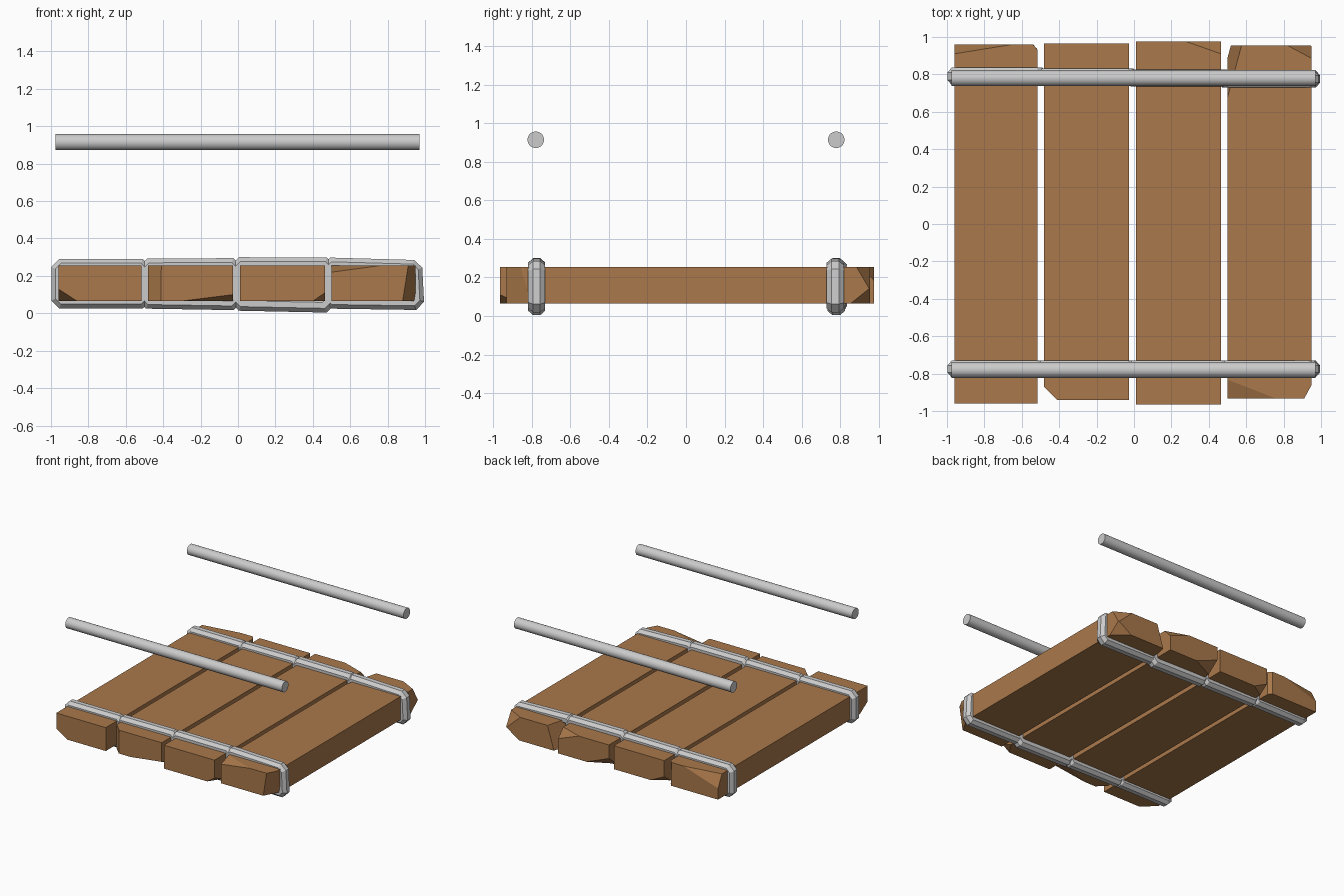
import bpy, bmesh, math
from mathutils import Vector

if "Cube" in bpy.data.objects:
    bpy.data.objects.remove(bpy.data.objects["Cube"])

WOOD = bpy.data.materials.new("wood")
WOOD.diffuse_color = (0.40, 0.19, 0.07, 1)
WOOD.use_nodes = True
WOOD.node_tree.nodes["Principled BSDF"].inputs["Base Color"].default_value = WOOD.diffuse_color


def finish(bm, name, mat=None):
    bmesh.ops.recalc_face_normals(bm, faces=bm.faces)
    me = bpy.data.meshes.new(name)
    bm.to_mesh(me)
    bm.free()
    ob = bpy.data.objects.new(name, me)
    bpy.context.collection.objects.link(ob)
    if mat:
        me.materials.append(mat)
    return ob


def plank(name, lo, hi, chips):
    """Box whose corners are chipped off; chip = (corner signs, cut lengths)."""
    lo, hi = Vector(lo), Vector(hi)
    bm = bmesh.new()
    bmesh.ops.create_cube(bm, size=1)
    for v in bm.verts:
        v.co = Vector([(lo[i] + hi[i]) / 2 + v.co[i] * (hi[i] - lo[i]) for i in range(3)])
    for sign, cut in chips:
        p = Vector([hi[i] if sign[i] > 0 else lo[i] for i in range(3)])
        p.x -= sign[0] * cut[0]
        n = Vector([sign[i] / cut[i] for i in range(3)]).normalized()
        bmesh.ops.bisect_plane(bm, geom=bm.verts[:] + bm.edges[:] + bm.faces[:],
                               plane_co=p, plane_no=n, clear_outer=True)
        bmesh.ops.holes_fill(bm, edges=[e for e in bm.edges if e.is_boundary], sides=0)
    finish(bm, name, WOOD)


def rope_loop(name, corners, y, ry, r=0.038, bevel=0.02, sides=8):
    """Tube swept round a chamfered quad in the xz plane."""
    c = [Vector(p) for p in corners]
    path = []
    for i, p in enumerate(c):
        for q in (c[i - 1], c[(i + 1) % 4]):
            path.append(p + (q - p).normalized() * bevel)
    bm = bmesh.new()
    rings = []
    for i, p in enumerate(path):
        d0 = (p - path[i - 1]).normalized()
        d1 = (path[(i + 1) % len(path)] - p).normalized()
        t = (d0 + d1).normalized()
        n = Vector((t.y, -t.x)) / t.dot(d0)
        ring = []
        for k in range(sides):
            a = math.tau * (k + 0.5) / sides
            s = 1 / math.cos(math.pi / sides)
            q = p + n * r * s * math.cos(a)
            ring.append(bm.verts.new((q.x, y + ry * s * math.sin(a), q.y)))
        rings.append(ring)
    for i, b in enumerate(rings):
        a = rings[i - 1]
        for k in range(sides):
            j = (k + 1) % sides
            bm.faces.new((a[k], a[j], b[j], b[k]))
    finish(bm, name)


# Four planks with chipped ends
B, T = 0.065, 0.255
plank("plank_1", (-0.96, -0.96, B), (-0.515, 0.96, T), [
    ((-1, -1, -1), (0.10, 0.10, 0.065)),
    ((-1, 1, 1), (0.31, 0.05, 0.10)),
    ((1, 1, 1), (0.025, 0.03, 5))])
plank("plank_2", (-0.48, -0.94, B), (-0.027, 0.965, T), [
    ((-1, -1, 1), (0.07, 0.07, 5)),
    ((1, -1, -1), (0.28, 0.12, 0.035)),
    ((-1, 1, -1), (0.12, 0.08, 0.06))])
plank("plank_3", (0.01, -0.965, B), (0.465, 0.975, T), [
    ((1, -1, -1), (0.065, 0.10, 0.045)),
    ((1, 1, 1), (0.185, 0.065, 0.07)),
    ((-1, 1, -1), (0.20, 0.10, 0.08))])
plank("plank_4", (0.50, -0.933, B), (0.95, 0.955, T), [
    ((-1, -1, 1), (0.26, 0.10, 0.035)),
    ((1, -1, -1), (0.07, 0.13, 0.44)),
    ((-1, 1, 1), (0.075, 0.28, 0.25)),
    ((1, 1, 1), (0.13, 0.07, 0.12)),
    ((1, 1, -1), (0.12, 0.10, 0.08))])

# Bindings around each plank, front and back
LOOPS = [
    [(-0.96, 0.065), (-0.505, 0.065), (-0.505, 0.252), (-0.96, 0.252)],
    [(-0.495, 0.063), (-0.02, 0.055), (-0.02, 0.257), (-0.49, 0.254)],
    [(0.0, 0.052), (0.478, 0.042), (0.48, 0.26), (0.0, 0.262)],
    [(0.487, 0.063), (0.957, 0.056), (0.947, 0.247), (0.487, 0.26)],
]
for i, quad in enumerate(LOOPS):
    rope_loop(f"front_binding_{i + 1}", quad, -0.775, 0.044)
    rope_loop(f"back_binding_{i + 1}", quad, 0.79 - 0.005 * i, 0.046)

# Two straight bars floating above the bindings
for name, y in (("front_bar", -0.78), ("back_bar", 0.78)):
    bpy.ops.mesh.primitive_cylinder_add(vertices=20, radius=0.043, depth=1.945,
                                        location=(-0.003, y, 0.915),
                                        rotation=(0, math.pi / 2, 0))
    bpy.context.object.name = name
    bpy.ops.object.shade_smooth_by_angle()
